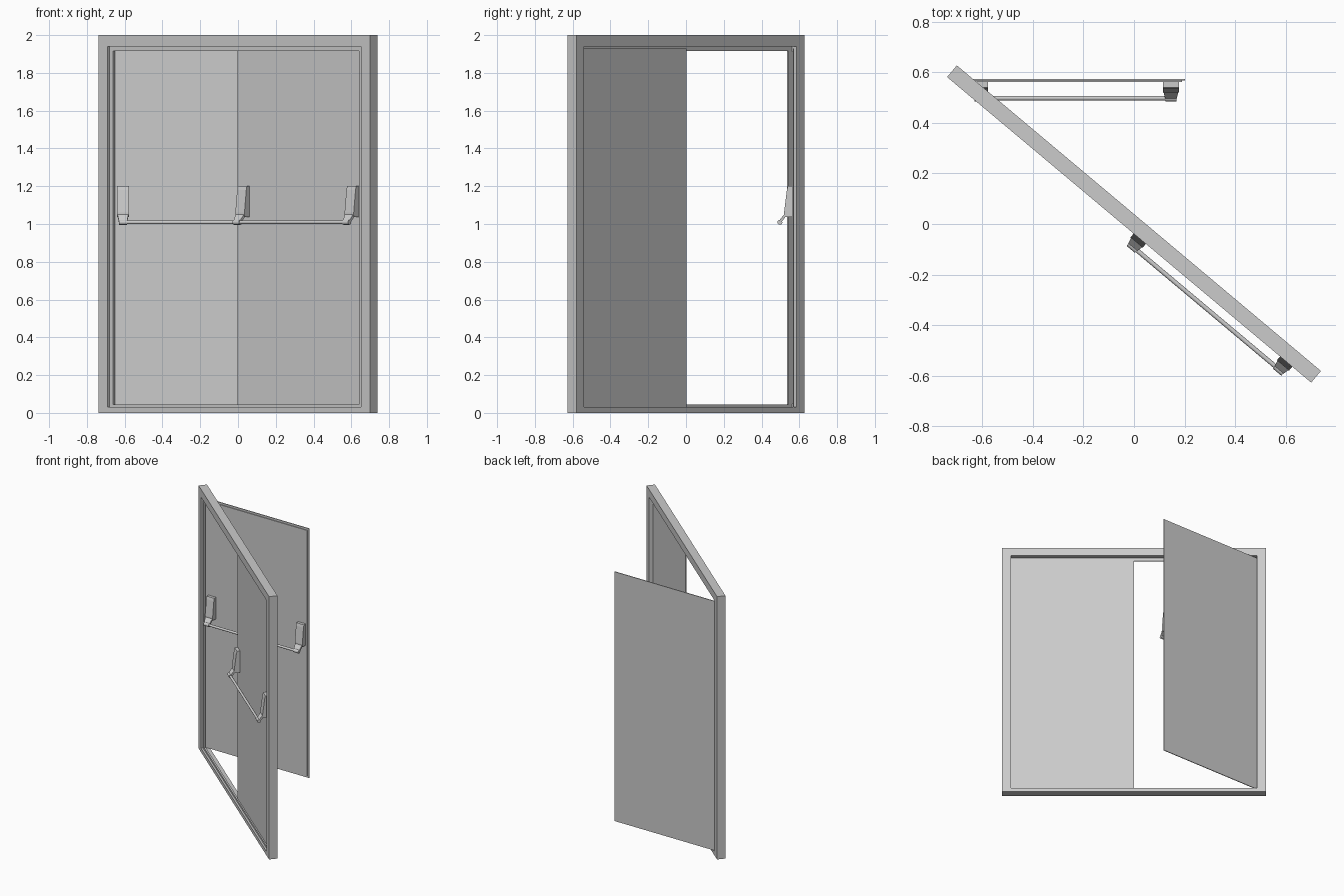
import bpy, bmesh, math
from mathutils import Matrix, Vector

if "Cube" in bpy.data.objects:
    bpy.data.objects.remove(bpy.data.objects["Cube"])

TURN = Matrix.Rotation(math.radians(-40), 4, 'Z')   # the whole frame stands at 40 degrees


def finish(name, bm, M):
    bm.transform(M)
    bmesh.ops.recalc_face_normals(bm, faces=bm.faces)
    me = bpy.data.meshes.new(name)
    bm.to_mesh(me)
    bm.free()
    ob = bpy.data.objects.new(name, me)
    bpy.context.collection.objects.link(ob)
    return ob


def box(name, x, y, z, M):
    bm = bmesh.new()
    bmesh.ops.create_cube(bm, size=1)
    for v in bm.verts:
        v.co = [a + (t + .5) * (b - a) for t, (a, b) in zip(v.co, (x, y, z))]
    return finish(name, bm, M)


def prism(name, cx, pts, M):
    """Side profile points (half_width, y, z) lofted between two mirrored sides."""
    bm = bmesh.new()
    a, b = [[bm.verts.new((cx + s * h, y, z)) for h, y, z in pts] for s in (-1, 1)]
    bm.faces.new(a)
    bm.faces.new(b)
    for i in range(len(pts)):
        j = (i + 1) % len(pts)
        bm.faces.new((a[i], a[j], b[j], b[i]))
    return finish(name, bm, M)


def rod(name, x0, x1, y, z, r, M):
    bm = bmesh.new()
    bmesh.ops.create_cone(bm, cap_ends=True, segments=20, radius1=r, radius2=r, depth=x1 - x0)
    bm.transform(Matrix.Translation(((x0 + x1) / 2, y, z)) @ Matrix.Rotation(math.pi / 2, 4, 'Y'))
    ob = finish(name, bm, M)
    for p in ob.data.polygons:
        p.use_smooth = len(p.vertices) == 4
    ob.data.set_sharp_from_angle(angle=math.radians(40))
    return ob


# Outer frame with a raised stop running around the inside
W, IN, T = .939, .876, .03
STOP = (-.016, -.003)
for s, side in ((-1, "left"), (1, "right")):
    box(side + "_jamb", sorted((s * IN, s * W)), (-T, T), (0, 2), TURN)
    box(side + "_stop", sorted((s * (IN - .027), s * IN)), STOP, (.03, 1.94), TURN)
box("header", (-IN, IN), (-T, T), (1.94, 2), TURN)
box("sill", (-IN, IN), (-T, T), (0, .03), TURN)
box("header_stop", (-IN + .027, IN - .027), STOP, (1.915, 1.94), TURN)
box("sill_stop", (-IN + .027, IN - .027), STOP, (.03, .045), TURN)


def door(tag, M):
    """Leaf with its hinge on the z axis, outer face at y = 0, inside facing -y."""
    L = .874
    box(tag + "_door_sheet", (0, L), (-.006, 0), (.031, 1.928), M)
    box(tag + "_door_panel", (.03, L - .012), (-.011, -.006), (.047, 1.913), M)
    # Push bar: two housings, each with a tapering arm and a round end
    ends = (.063, .818)
    ky, kz = -.075, 1.009
    for i, c in enumerate(ends):
        n = f"{tag}_housing_{i + 1}"
        h = .0315
        prism(n, c, [(h, -.011, 1.2), (h, -.033, 1.2), (h, -.038, 1.18), (h, -.053, 1.06),
                     (h, -.053, 1.046), (h, -.046, 1.036), (h, -.011, 1.036)], M)
        prism(f"{tag}_arm_{i + 1}", c, [(.029, -.052, 1.052), (.0215, ky - .006, kz + .006),
                                        (.0215, ky + .006, kz - .003), (.029, -.042, 1.042)], M)
        rod(f"{tag}_bar_end_{i + 1}", c - .0215, c + .0215, ky, kz, .013, M)
    rod(tag + "_push_bar", ends[0], ends[1], ky, kz, .009, M)


# Left leaf swung open along x, right leaf mirrored and closed in the frame
door("open", Matrix.Translation((-.672, .572, 0)))
door("closed", TURN @ Matrix.Translation((.873, .003, 0)) @ Matrix.Scale(-1, 4, Vector((1, 0, 0))))
